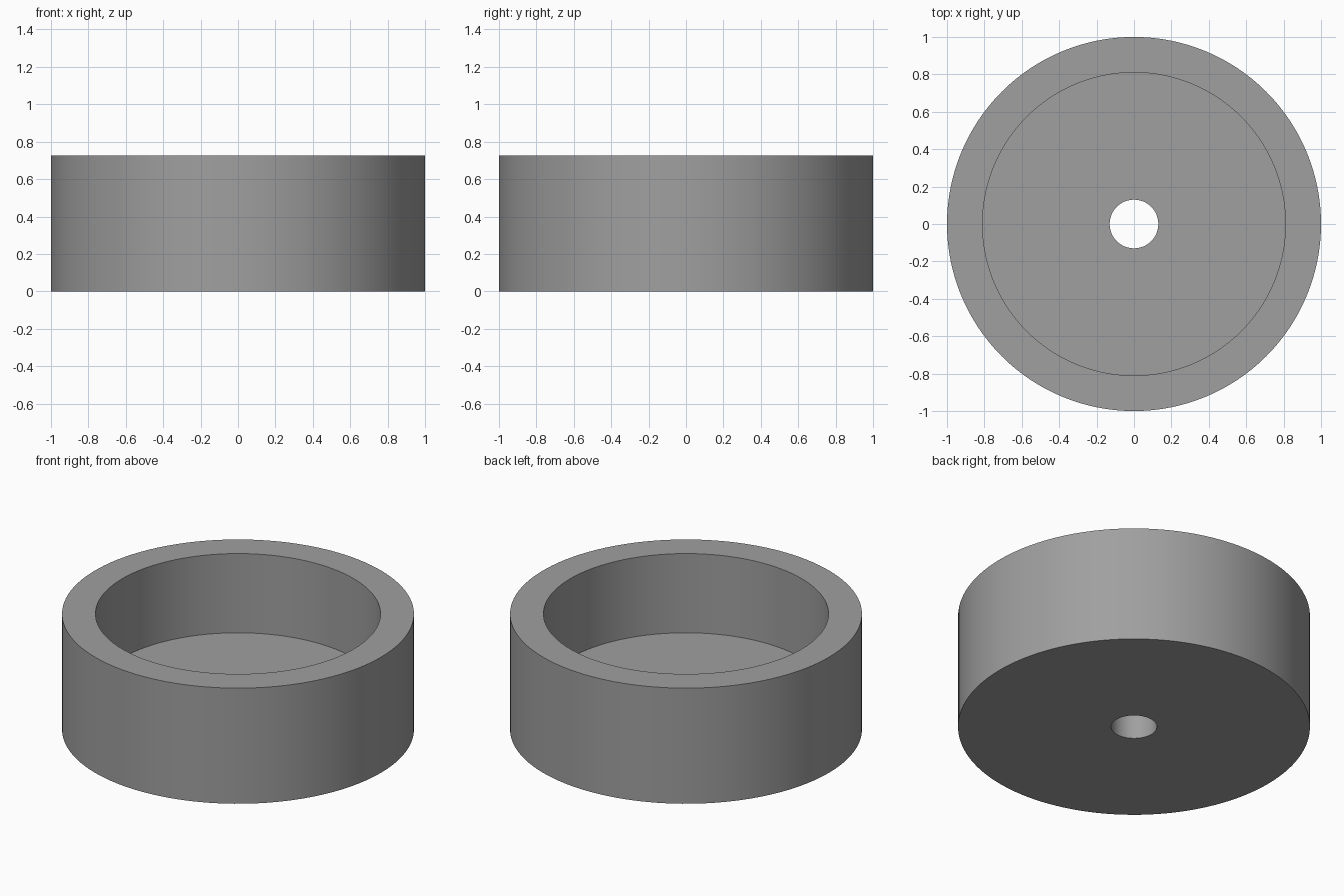
import bpy
import bmesh
import math

if "Cube" in bpy.data.objects:
    bpy.data.objects.remove(bpy.data.objects["Cube"])

SEGMENTS = 128

# Cross-section (radius, height): outer wall, rim, inner wall, floor, centre bore
PROFILE = [(1.0, 0.0), (1.0, 0.725), (0.81, 0.725),
           (0.81, 0.228), (0.13, 0.228), (0.13, 0.0)]

grey = bpy.data.materials.new("grey")
grey.diffuse_color = (0.35, 0.35, 0.35, 1.0)
grey.use_nodes = True
grey.node_tree.nodes["Principled BSDF"].inputs["Base Color"].default_value = grey.diffuse_color


def lathe(name, profile, material):
    """Revolve a closed cross-section around the z axis."""
    bm = bmesh.new()
    rings = []
    for r, z in profile:
        rings.append([bm.verts.new((r * math.cos(math.tau * i / SEGMENTS),
                                    r * math.sin(math.tau * i / SEGMENTS), z))
                      for i in range(SEGMENTS)])
    for a, b in zip(rings, rings[1:] + rings[:1]):
        for i in range(SEGMENTS):
            j = (i + 1) % SEGMENTS
            bm.faces.new((a[i], a[j], b[j], b[i]))
    bmesh.ops.recalc_face_normals(bm, faces=bm.faces)
    mesh = bpy.data.meshes.new(name)
    bm.to_mesh(mesh)
    bm.free()
    mesh.materials.append(material)
    obj = bpy.data.objects.new(name, mesh)
    bpy.context.collection.objects.link(obj)
    return obj


# Round cup with a hole through its floor
cup = lathe("round_cup", PROFILE, grey)
bpy.context.view_layer.objects.active = cup
cup.select_set(True)
bpy.ops.object.shade_smooth_by_angle(angle=math.radians(30))
